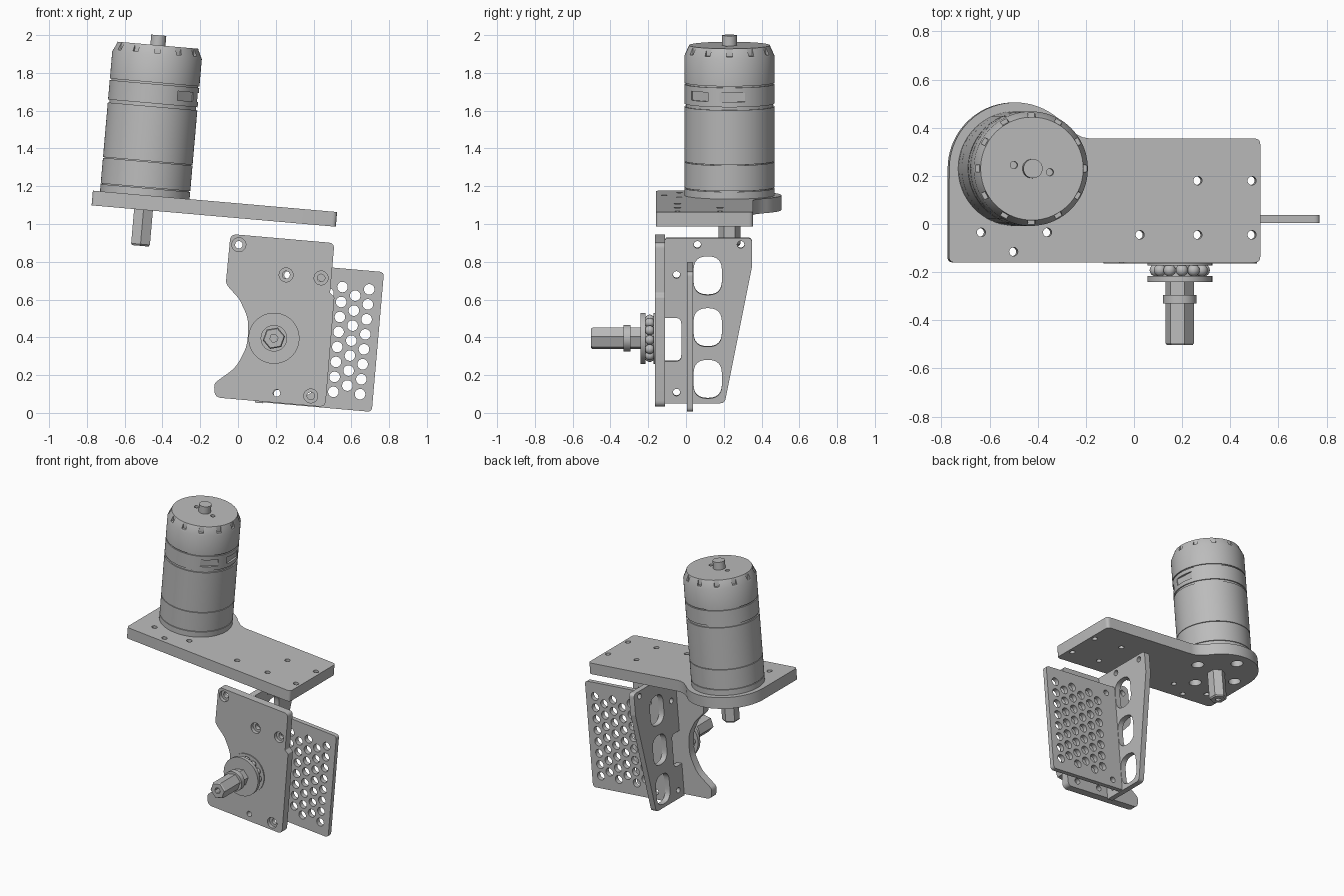
import bpy, bmesh, math
from mathutils import Matrix, Vector

cube = bpy.data.objects.get("Cube")
if cube:
    bpy.data.objects.remove(cube, do_unlink=True)

grey = bpy.data.materials.new("machined grey")
grey.use_nodes = True
grey.diffuse_color = (0.5, 0.5, 0.5, 1)
grey.node_tree.nodes["Principled BSDF"].inputs["Base Color"].default_value = (0.5, 0.5, 0.5, 1)

TILT = Matrix.Rotation(math.radians(5), 4, 'Y')      # the whole assembly leans
FRONT = Matrix.Rotation(math.pi / 2, 4, 'X')         # sketch plane x-z, depth towards -y
SIDE = Matrix(((0, 0, 1, 0), (1, 0, 0, 0), (0, 1, 0, 0), (0, 0, 0, 1)))  # plane y-z, depth x
AXIS_X, AXIS_Y = -0.592, 0.23                        # motor axis
MOTOR = Matrix.Translation((AXIS_X, AXIS_Y, 0))


def add(name, mesh, place):
    obj = bpy.data.objects.new(name, mesh)
    bpy.context.collection.objects.link(obj)
    obj.matrix_world = TILT @ place
    mesh.materials.clear()
    mesh.materials.append(grey)
    return obj


def finish(name, bm, place):
    bmesh.ops.remove_doubles(bm, verts=bm.verts, dist=1e-5)
    bmesh.ops.recalc_face_normals(bm, faces=bm.faces)
    mesh = bpy.data.meshes.new(name)
    bm.to_mesh(mesh)
    bm.free()
    return add(name, mesh, place)


def rounded(corners):
    """Outline from (x, y, radius) corners."""
    out = []
    for i, (x, y, r) in enumerate(corners):
        p = Vector((x, y))
        if r == 0:
            out.append(p)
            continue
        a = Vector(corners[i - 1][:2]) - p
        b = Vector(corners[(i + 1) % len(corners)][:2]) - p
        d = min(r / math.tan(a.angle(b) / 2), 0.48 * a.length, 0.48 * b.length)
        a, b = p + a.normalized() * d, p + b.normalized() * d
        for k in range(7):
            t = k / 6
            out.append(a * (1 - t) ** 2 + p * 2 * t * (1 - t) + b * t * t)
    return out


def circle(x, y, r, n=24):
    return [Vector((x + r * math.cos(2 * math.pi * k / n), y + r * math.sin(2 * math.pi * k / n)))
            for k in range(n)]


def slot(x, y, w, h):
    return rounded([(x + sx * w / 2, y + sy * h / 2, w * 0.49)
                    for sx, sy in ((-1, -1), (1, -1), (1, 1), (-1, 1))])


def sheet(name, outline, holes, lo, hi, place):
    """Flat plate with holes, between depths lo and hi."""
    curve = bpy.data.curves.new(name, 'CURVE')
    curve.dimensions, curve.fill_mode = '2D', 'BOTH'
    curve.extrude = (hi - lo) / 2
    for loop in [outline] + holes:
        sp = curve.splines.new('POLY')
        sp.points.add(len(loop) - 1)
        for pt, co in zip(sp.points, loop):
            pt.co = (co.x, co.y, 0, 1)
        sp.use_cyclic_u = True
    tmp = bpy.data.objects.new("sketch", curve)
    bpy.context.collection.objects.link(tmp)
    bpy.context.view_layer.update()
    mesh = bpy.data.meshes.new_from_object(tmp.evaluated_get(bpy.context.evaluated_depsgraph_get()))
    bm = bmesh.new()
    bm.from_mesh(mesh)
    bpy.data.objects.remove(tmp)
    bpy.data.curves.remove(curve)
    bpy.data.meshes.remove(mesh)
    return finish(name, bm, place @ Matrix.Translation((0, 0, (lo + hi) / 2)))


def lathe(name, profile, place, n=64):
    """Spin (radius, height) points about the local z axis."""
    bm = bmesh.new()
    vs = [bm.verts.new((r, 0, h)) for r, h in profile]
    es = [bm.edges.new(pair) for pair in zip(vs, vs[1:])]
    bmesh.ops.spin(bm, geom=vs + es, axis=(0, 0, 1), cent=(0, 0, 0), angle=2 * math.pi, steps=n)
    return finish(name, bm, place)


def ring(r, lo, hi):
    return [(0, lo), (r, lo), (r, hi), (0, hi)]


# Top plate: rectangle merged with a round lobe around the motor
lobe = [(AXIS_X + 0.275 * math.cos(math.radians(a)), AXIS_Y + 0.275 * math.sin(math.radians(a)), 0)
        for a in range(40, 181, 5)]
top = rounded([(-0.868, -0.16, 0.025), (0.43, -0.16, 0.025), (0.43, 0.355, 0.025),
               (-0.28, 0.355, 0), (-0.31, 0.36, 0), (-0.34, 0.374, 0)] + lobe)
holes = [circle(x, y, 0.018) for x, y in
         ((0.169, 0.18), (0.395, 0.18), (-0.072, -0.045), (0.169, -0.045), (0.395, -0.045),
          (-0.734, -0.035), (-0.458, -0.035), (-0.599, -0.115))]
for k in range(4):
    a = k * math.pi / 2 + 0.15
    holes.append(circle(AXIS_X + 0.18 * math.cos(a), AXIS_Y + 0.18 * math.sin(a), 0.04))
sheet("top_plate", top, holes, 1.027, 1.105, Matrix())

# Motor body with shallow grooves and a chamfered cap
R, G = 0.238, 0.23
profile = [(0, 1.105), (R, 1.105), (R, 1.14)]
for h, w in ((1.145, 0.004), (1.285, 0.004), (1.585, 0.016), (1.70, 0.008)):
    profile += [(R, h - w / 2), (G, h - w / 2), (G, h + w / 2), (R, h + w / 2)]
profile += [(R, 1.848), (0.214, 1.902), (0, 1.902)]
motor = lathe("motor_body", profile, MOTOR, 72)

# Cutters: rim notches, two label recesses and two cap holes
bm = bmesh.new()


def cut_box(angle, r, z, size):
    m = (Matrix.Rotation(math.radians(angle), 4, 'Z') @ Matrix.Translation((r, 0, z))
         @ Matrix.Diagonal((*size, 1)))
    bmesh.ops.create_cube(bm, size=1, matrix=m)


for k in range(12):
    cut_box(k * 30, 0.24, 1.89, (0.05, 0.03, 0.06))
cut_box(-43, 0.243, 1.645, (0.04, 0.12, 0.048))
cut_box(4, 0.243, 1.645, (0.04, 0.135, 0.048))
for s in (-1, 1):
    bmesh.ops.create_cone(bm, cap_ends=True, segments=20, radius1=0.015, radius2=0.015, depth=0.06,
                          matrix=Matrix.Translation((0.075 * s, -0.015 * s, 1.9)))
cutter = finish("cutter", bm, MOTOR)
cutter.hide_render = True
mod = motor.modifiers.new("cuts", 'BOOLEAN')
mod.operation, mod.solver, mod.object = 'DIFFERENCE', 'EXACT', cutter
bpy.context.view_layer.update()
cut_mesh = bpy.data.meshes.new_from_object(motor.evaluated_get(bpy.context.evaluated_depsgraph_get()))
motor.modifiers.clear()
motor.data = cut_mesh
cut_mesh.materials.clear()
cut_mesh.materials.append(grey)
bpy.data.objects.remove(cutter)

# Motor shafts
lathe("motor_rear_shaft", ring(0.04, 1.89, 1.955), MOTOR, 32)
lathe("motor_hex_shaft", [(0, 0.876), (0.02, 0.876), (0.02, 0.836), (0.05, 0.836), (0.0575, 0.845),
                          (0.0575, 1.11), (0, 1.11)], MOTOR @ Matrix.Rotation(math.pi / 2, 4, 'Z'), 6)

# Front plate in two layers so the bolt holes are counterbored
front = rounded([(-0.122, 0.94, 0.035), (-0.124, 0.675, 0.05), (-0.045, 0.6, 0.12), (0.013, 0.5, 0.2),
                 (0.018, 0.36, 0.2), (-0.03, 0.24, 0.2), (-0.14, 0.145, 0.04), (-0.13, 0.071, 0.04),
                 (0.458, 0.071, 0.035), (0.455, 0.655, 0.01), (0.43, 0.675, 0.01), (0.43, 0.94, 0.03)])
bolts = ((-0.073, 0.887), (0.19, 0.75), (0.376, 0.75), (0.376, 0.123))
small = circle(0.195, 0.122, 0.019)
sheet("front_plate", front, [small] + [circle(x, z, 0.02) for x, z in bolts], 0.11, 0.14, FRONT)
sheet("front_plate_face", front, [small] + [circle(x, z, 0.037) for x, z in bolts], 0.14, 0.165, FRONT)

# Side plate with oval windows and a front notch
side = rounded([(-0.11, 0.062, 0), (0.205, 0.062, 0.03), (0.35, 0.79, 0.05), (0.35, 0.94, 0.025),
                (-0.11, 0.94, 0.01), (-0.11, 0.515, 0), (-0.025, 0.515, 0.03),
                (-0.025, 0.285, 0.03), (-0.11, 0.285, 0)])
holes = [slot(0.115, z, 0.15, 0.205) for z in (0.19, 0.465, 0.74)]
holes += [circle(y, z, 0.019) for y, z in ((0.06, 0.905), (0.29, 0.905), (-0.05, 0.745), (-0.05, 0.12))]
sheet("side_plate", side, holes, 0.085, 0.125, SIDE)

# Perforated panel
panel = rounded([(0.12, 0.067, 0), (0.705, 0.067, 0.025), (0.705, 0.81, 0.025), (0.12, 0.81, 0)])
holes = [circle(0.2, z, 0.02) for z in (0.75, 0.12)]
for col in range(6):
    odd = col % 2
    holes += [circle(0.635 - col * 0.071, 0.712 - (row + odd / 2) * 0.0796, 0.028)
              for row in range(8 - odd)]
sheet("perforated_panel", panel, holes, -0.037, -0.005, FRONT)

# Thrust bearing and output shaft
HUB = Matrix.Translation((0.155, 0, 0.41)) @ FRONT
lathe("bearing_rear_race", ring(0.135, 0.163, 0.172), HUB)
lathe("bearing_front_race", ring(0.135, 0.215, 0.24), HUB)
lathe("bearing_core", ring(0.075, 0.17, 0.22), HUB)
bm = bmesh.new()
for k in range(12):
    spot = Matrix.Rotation(k * math.pi / 6, 4, 'Z') @ Matrix.Translation((0.1, 0, 0.192))
    bmesh.ops.create_uvsphere(bm, u_segments=20, v_segments=12, radius=0.0255, matrix=spot)
finish("bearing_balls", bm, HUB)
lathe("shaft_collar", ring(0.07, 0.295, 0.33), HUB)
lathe("output_hex_shaft", [(0, 0.23), (0.06, 0.23), (0.06, 0.495), (0.054, 0.503), (0.022, 0.503),
                           (0.022, 0.45), (0, 0.45)], HUB @ Matrix.Rotation(math.radians(15), 4, 'Z'), 6)

# Smooth round surfaces, keep hard edges
bpy.ops.object.select_all(action='DESELECT')
for obj in bpy.context.scene.objects:
    if obj.type == 'MESH':
        obj.select_set(True)
        bpy.context.view_layer.objects.active = obj
bpy.ops.object.shade_smooth_by_angle(angle=math.radians(30))
